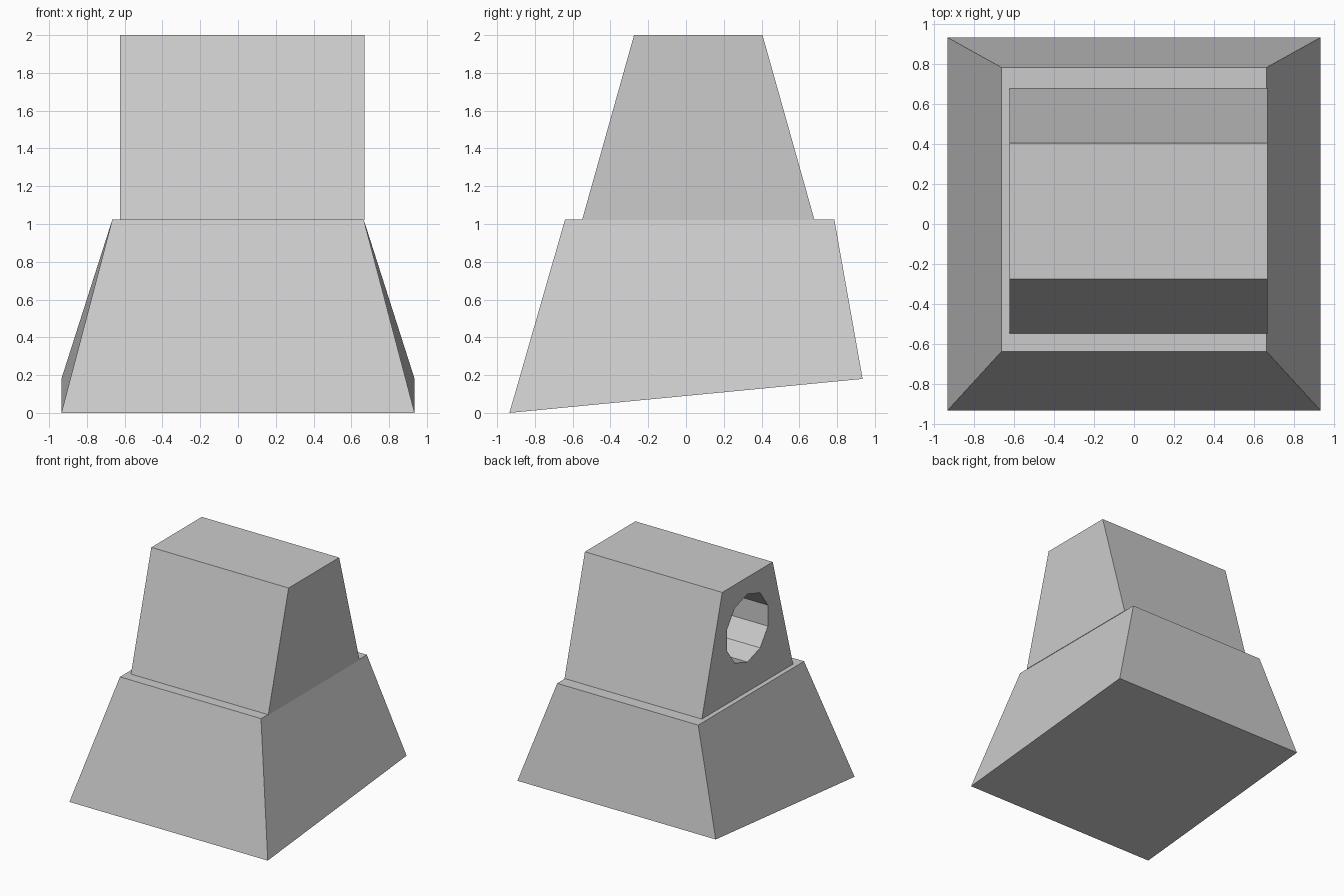
import bpy, bmesh, math

if "Cube" in bpy.data.objects:
    bpy.data.objects.remove(bpy.data.objects["Cube"])


def make_object(name, bm):
    bmesh.ops.recalc_face_normals(bm, faces=bm.faces)
    mesh = bpy.data.meshes.new(name)
    bm.to_mesh(mesh)
    bm.free()
    obj = bpy.data.objects.new(name, mesh)
    bpy.context.collection.objects.link(obj)
    return obj


def tapered_block(name, bottom, top):
    """Each end is (x0, x1, y0, y1, z at y0, z at y1)."""
    bm = bmesh.new()
    rings = []
    for x0, x1, y0, y1, z0, z1 in (bottom, top):
        corners = [(x0, y0, z0), (x1, y0, z0), (x1, y1, z1), (x0, y1, z1)]
        rings.append([bm.verts.new(c) for c in corners])
    for ring in rings:
        bm.faces.new(ring)
    for i in range(4):
        j = (i + 1) % 4
        bm.faces.new([rings[0][i], rings[0][j], rings[1][j], rings[1][i]])
    return make_object(name, bm)


# Lower plinth with a sloping underside
tapered_block("base",
              (-0.935, 0.935, -0.935, 0.935, 0.0, 0.18),
              (-0.665, 0.665, -0.64, 0.785, 1.025, 1.025))

# Upper housing, tapered front and back only
housing = tapered_block("upper_housing",
                        (-0.625, 0.67, -0.55, 0.68, 1.022, 1.022),
                        (-0.625, 0.67, -0.275, 0.405, 2.0, 2.0))

# Ten-sided blind pocket in the left side
bm = bmesh.new()
rings = [[bm.verts.new((x, 0.065 + 0.29 * math.sin(i * math.tau / 10),
                        1.567 + 0.29 * math.cos(i * math.tau / 10)))
          for i in range(10)] for x in (-0.8, 0.15)]
for ring in rings:
    bm.faces.new(ring)
for i in range(10):
    j = (i + 1) % 10
    bm.faces.new([rings[0][i], rings[0][j], rings[1][j], rings[1][i]])
cutter = make_object("pocket_cutter", bm)
cutter.hide_render = True
cutter.hide_set(True)

pocket = housing.modifiers.new("pocket", 'BOOLEAN')
pocket.operation = 'DIFFERENCE'
pocket.solver = 'EXACT'
pocket.object = cutter
